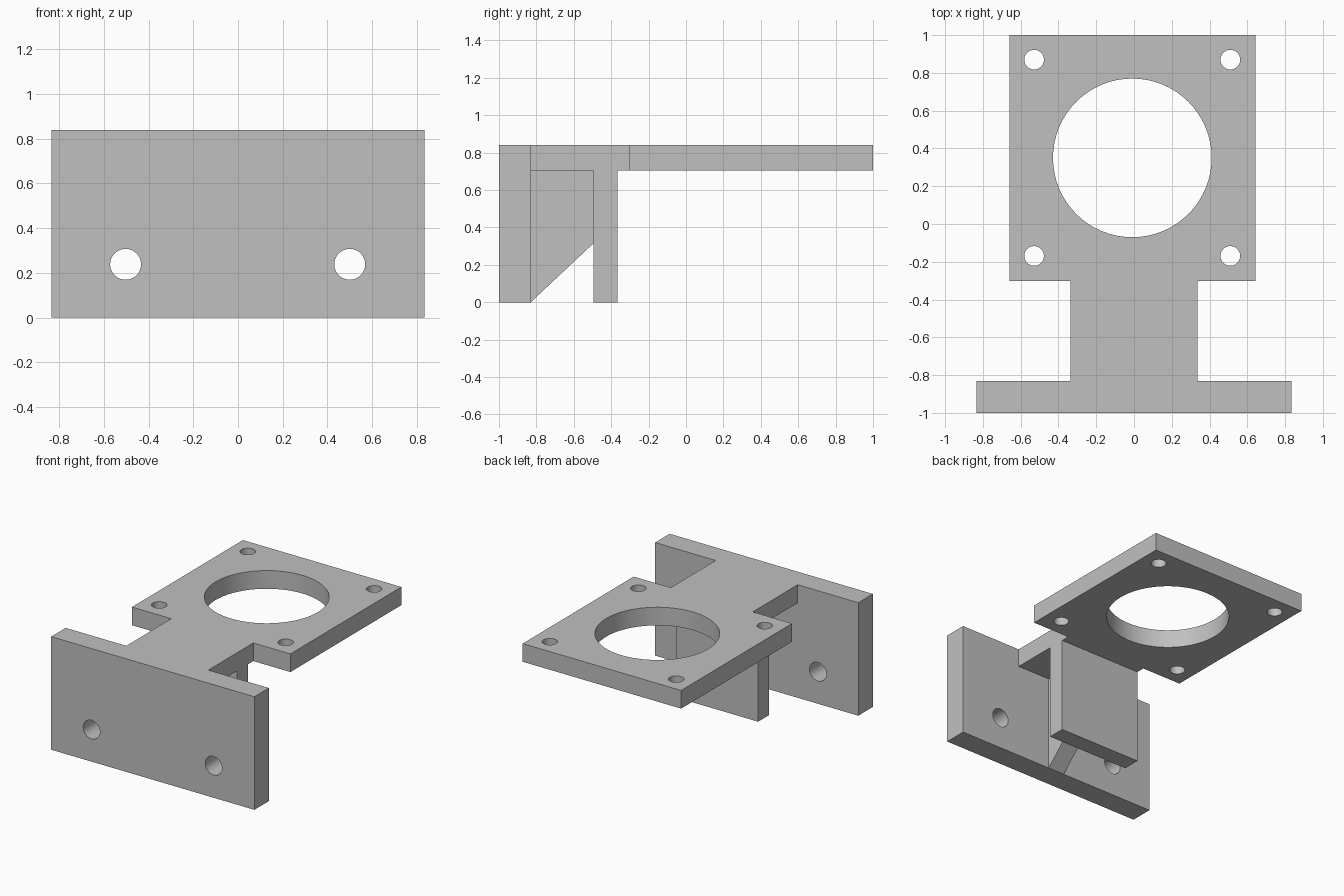
import bpy
import bmesh
import math
from mathutils import Matrix, Vector

default = bpy.data.objects.get("Cube")
if default:
    bpy.data.objects.remove(default, do_unlink=True)

GREY = (0.53, 0.53, 0.53, 1.0)
grey = bpy.data.materials.new("plain grey")
grey.use_nodes = True
grey.diffuse_color = GREY
grey.node_tree.nodes["Principled BSDF"].inputs["Base Color"].default_value = GREY


def add_object(name, bm):
    bmesh.ops.recalc_face_normals(bm, faces=bm.faces)
    mesh = bpy.data.meshes.new(name)
    bm.to_mesh(mesh)
    bm.free()
    mesh.materials.append(grey)
    obj = bpy.data.objects.new(name, mesh)
    bpy.context.collection.objects.link(obj)
    return obj


def prism(name, outline, offset):
    """Extrude a closed outline of 3D points along the offset."""
    bm = bmesh.new()
    face = bm.faces.new([bm.verts.new(p) for p in outline])
    grown = bmesh.ops.extrude_face_region(bm, geom=[face], use_keep_orig=True)
    moved = [v for v in grown["geom"] if isinstance(v, bmesh.types.BMVert)]
    bmesh.ops.translate(bm, verts=moved, vec=Vector(offset))
    return add_object(name, bm)


def box(name, x0, x1, y0, y1, z0, z1):
    base = [(x0, y0, z0), (x1, y0, z0), (x1, y1, z0), (x0, y1, z0)]
    return prism(name, base, (0, 0, z1 - z0))


def drill(obj, holes, turn=Matrix()):
    """Cut round through holes, given as (centre, radius) pairs."""
    bm = bmesh.new()
    for centre, radius in holes:
        bmesh.ops.create_cone(bm, cap_ends=True, segments=64, depth=0.5,
                              radius1=radius, radius2=radius,
                              matrix=Matrix.Translation(centre) @ turn)
    cutter = add_object("hole_cutter", bm)
    cutter.hide_render = True
    mod = obj.modifiers.new("holes", 'BOOLEAN')
    mod.operation = 'DIFFERENCE'
    mod.solver = 'EXACT'
    mod.object = cutter
    bpy.ops.object.select_all(action='DESELECT')
    bpy.context.view_layer.objects.active = obj
    obj.select_set(True)
    bpy.ops.object.modifier_apply(modifier=mod.name)
    bpy.data.objects.remove(cutter, do_unlink=True)
    bpy.ops.object.shade_smooth_by_angle(angle=math.radians(30))


TOP, UNDER = 0.84, 0.705
WALL_BACK, TAB_FRONT, TAB_BACK = -0.83, -0.495, -0.365
NECK = 0.337

# Upright mounting wall with two bolt holes
wall = box("mounting_wall", -0.835, 0.835, -1, WALL_BACK, 0, TOP)
drill(wall, [((x, -0.915, 0.238), 0.069) for x in (-0.503, 0.5)],
      Matrix.Rotation(math.pi / 2, 4, 'X'))

# Horizontal plate and its neck, with a large bore and four corner holes
left, right, shoulder = 0.642, -0.66, -0.302
outline = [(-NECK, WALL_BACK), (NECK, WALL_BACK), (NECK, shoulder),
           (left, shoulder), (left, 1), (right, 1),
           (right, shoulder), (-NECK, shoulder)]
plate = prism("top_plate", [(x, y, UNDER) for x, y in outline],
              (0, 0, TOP - UNDER))
mid = (UNDER + TOP) / 2
holes = [((-0.009, 0.35, mid), 0.42)]
holes += [((x, y, mid), 0.052) for x in (-0.529, 0.51) for y in (-0.169, 0.87)]
drill(plate, holes)

# Hanging tab below the neck
box("hanging_tab", -NECK, NECK, TAB_FRONT, TAB_BACK, 0, UNDER)

# Central rib with a slanted lower edge
side = [(WALL_BACK, 0), (TAB_FRONT, 0.315), (TAB_FRONT, UNDER), (WALL_BACK, UNDER)]
prism("centre_rib", [(-0.068, y, z) for y, z in side], (0.136, 0, 0))
